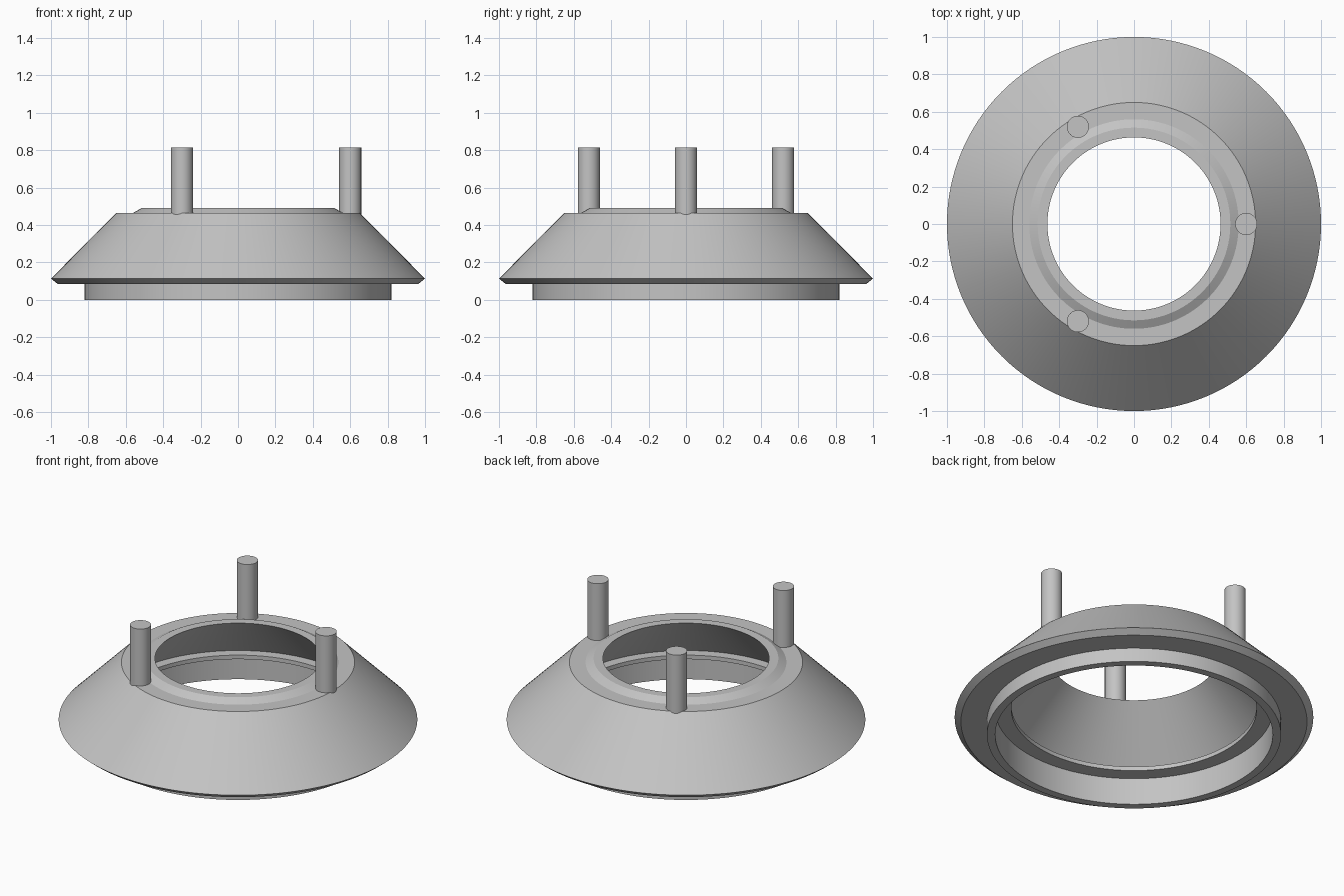
import bpy, bmesh, math
from mathutils import Matrix, Vector

cube = bpy.data.objects.get("Cube")
if cube:
    bpy.data.objects.remove(cube, do_unlink=True)

grey = bpy.data.materials.new("plain grey")
grey.use_nodes = True
COLOUR = (0.55, 0.55, 0.55, 1)
grey.diffuse_color = COLOUR
grey.node_tree.nodes["Principled BSDF"].inputs["Base Color"].default_value = COLOUR


def finish(bm, name):
    """Turn a bmesh into a smooth shaded object with sharp edges kept."""
    bmesh.ops.recalc_face_normals(bm, faces=bm.faces)
    mesh = bpy.data.meshes.new(name)
    bm.to_mesh(mesh)
    bm.free()
    mesh.materials.append(grey)
    obj = bpy.data.objects.new(name, mesh)
    bpy.context.collection.objects.link(obj)
    bpy.ops.object.select_all(action="DESELECT")
    obj.select_set(True)
    bpy.context.view_layer.objects.active = obj
    bpy.ops.object.shade_smooth_by_angle(angle=math.radians(20))
    return obj


def lathe(name, profile, steps=128):
    """Spin a closed (radius, height) profile around the z axis."""
    bm = bmesh.new()
    verts = [bm.verts.new((r, 0, z)) for r, z in profile]
    edges = [bm.edges.new((a, b)) for a, b in zip(verts, verts[1:] + verts[:1])]
    bmesh.ops.spin(bm, geom=verts + edges, cent=(0, 0, 0), axis=(0, 0, 1),
                   angle=math.tau, steps=steps, use_merge=True)
    bmesh.ops.remove_doubles(bm, verts=bm.verts, dist=0.0001)
    return finish(bm, name)


# Hollow conical body: bottom collar, flange, slope, raised lip, then the inside
lathe("conical_ring_body", [
    (0.82, 0), (0.82, 0.085), (0.965, 0.085), (1.0, 0.113),
    (0.65, 0.465), (0.56, 0.465), (0.515, 0.49), (0.463, 0.49),
    (0.745, 0.19), (0.684, 0.19), (0.684, 0.165), (0.774, 0.165), (0.774, 0),
])

# Three upright pins spaced evenly on the top face
PIN_BOTTOM, PIN_TOP = 0.44, 0.815
for i, name in enumerate(("left_pin", "back_right_pin", "front_right_pin")):
    bm = bmesh.new()
    spot = Matrix.Rotation(i * math.tau / 3, 3, "Z") @ Vector((0.6, 0, 0))
    spot.z = (PIN_BOTTOM + PIN_TOP) / 2
    bmesh.ops.create_cone(bm, cap_ends=True, segments=48, radius1=0.059, radius2=0.059,
                          depth=PIN_TOP - PIN_BOTTOM, matrix=Matrix.Translation(spot))
    finish(bm, name)
